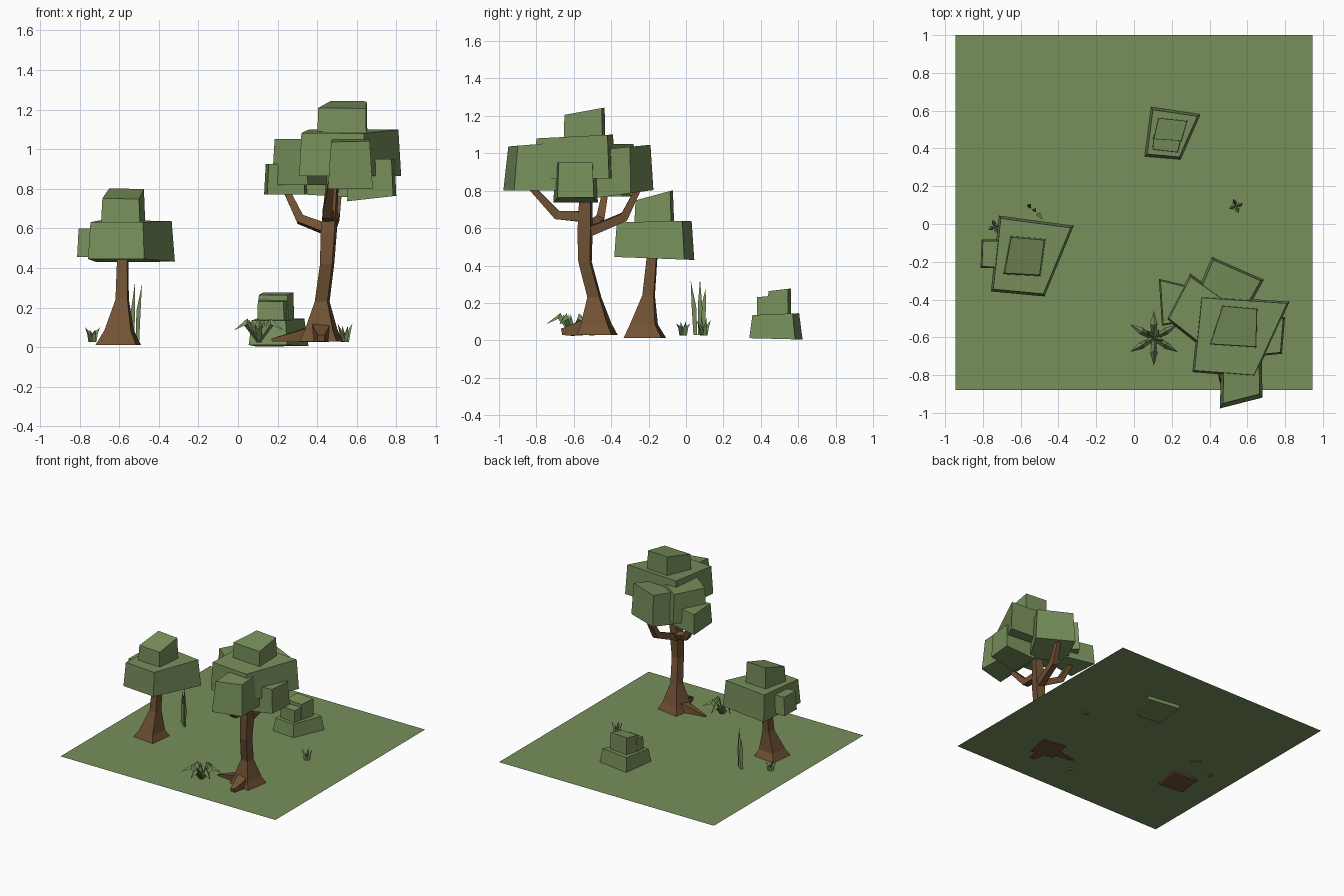
import bpy, bmesh, math
from mathutils import Vector, Matrix

def material(name, rgb):
    m = bpy.data.materials.new(name)
    m.diffuse_color = (*rgb, 1)
    return m

GREEN = material("leaf green", (0.185, 0.275, 0.105))
BROWN = material("bark brown", (0.165, 0.085, 0.035))
Z = Vector((0, 0, 1))

def finish(name, bm, mat):
    bmesh.ops.remove_doubles(bm, verts=bm.verts, dist=0.0005)
    bmesh.ops.recalc_face_normals(bm, faces=bm.faces)
    me = bpy.data.meshes.new(name)
    bm.to_mesh(me)
    bm.free()
    me.materials.append(mat)
    ob = bpy.data.objects.new(name, me)
    bpy.context.collection.objects.link(ob)
    return ob

def skin(bm, rings):
    """Close a stack of equal-length vertex loops into a solid."""
    vs = [[bm.verts.new(p) for p in r] for r in rings]
    n = len(vs[0])
    for a, b in zip(vs, vs[1:]):
        for i in range(n):
            j = (i + 1) % n
            bm.faces.new((a[i], a[j], b[j], b[i]))
    bm.faces.new(vs[0])
    bm.faces.new(vs[-1])

def block(name, quad, z0, z1, flare=1.06, tilt0=0.0, tilt1=0.0, tiltx=0.0):
    """Leaf block: top outline, flared bottom, heights tilted along y (and x below)."""
    cx, cy = sum(p[0] for p in quad) / 4, sum(p[1] for p in quad) / 4
    low = [(cx + (x - cx) * flare, cy + (y - cy) * flare, z0 + (y - cy) * tilt0 + (x - cx) * tiltx)
           for x, y in quad]
    top = [(x, y, z1 + (y - cy) * tilt1) for x, y in quad]
    bm = bmesh.new()
    skin(bm, [low, top])
    finish(name, bm, GREEN)

def tube(bm, pts, n=4, upright=False, yaw=0.0):
    """Sweep an n-sided section along (x, y, z, radius) points."""
    P = [Vector(p[:3]) for p in pts]
    rings = []
    for i, p in enumerate(pts):
        d = (P[min(i + 1, len(P) - 1)] - P[max(i - 1, 0)]).normalized()
        q = Matrix.Identity(3) if upright else Z.rotation_difference(d).to_matrix()
        ang = [yaw + math.pi / n + k * math.tau / n for k in range(n)]
        rings.append([P[i] + q @ Vector((math.cos(a), math.sin(a), 0)) * p[3] for a in ang])
    skin(bm, rings)

# Ground sheet
bm = bmesh.new()
bm.faces.new([bm.verts.new(p) for p in
              ((-0.945, -0.88, 0.035), (0.945, -0.88, 0.035), (0.945, 1, 0.035), (-0.945, 1, 0.035))])
finish("ground", bm, GREEN)

# Large tree: trunk, roots and branches
bm = bmesh.new()
tube(bm, [(0.42, -0.475, 0.028, 0.135), (0.42, -0.48, 0.09, 0.10), (0.425, -0.49, 0.23, 0.046),
          (0.45, -0.54, 0.42, 0.044), (0.458, -0.54, 0.58, 0.05), (0.475, -0.535, 0.82, 0.04)],
     upright=True, yaw=-0.17)
finish("large_trunk", bm, BROWN)

bm = bmesh.new()
tube(bm, [(0.40, -0.48, 0.07, 0.06), (0.27, -0.49, 0.05, 0.032), (0.17, -0.49, 0.036, 0.01)])
tube(bm, [(0.42, -0.50, 0.08, 0.07), (0.42, -0.58, 0.06, 0.05), (0.42, -0.665, 0.045, 0.025)])
finish("large_roots", bm, BROWN)

bm = bmesh.new()
for path in ([(0.46, -0.53, 0.59, 0.035), (0.315, -0.46, 0.645, 0.032), (0.24, -0.43, 0.80, 0.022)],
             [(0.46, -0.53, 0.66, 0.04), (0.45, -0.69, 0.67, 0.034), (0.47, -0.83, 0.82, 0.022)],
             [(0.46, -0.52, 0.58, 0.035), (0.49, -0.33, 0.66, 0.034), (0.51, -0.26, 0.80, 0.022)]):
    tube(bm, path)
finish("large_branches", bm, BROWN)

# Large tree: crown
block("large_crown_main", [(0.36, -0.39), (0.81, -0.42), (0.635, -0.80), (0.32, -0.775)],
      0.865, 1.09, 1.05, 0.0, 0.05)
block("large_crown_cap", [(0.47, -0.435), (0.65, -0.45), (0.645, -0.65), (0.405, -0.635)],
      1.08, 1.225, 1.03, 0, 0.18)
block("large_crown_front", [(0.48, -0.64), (0.66, -0.64), (0.665, -0.90), (0.47, -0.95)],
      0.80, 1.05, 1.16, 0, 0.08)
block("large_crown_back", [(0.42, -0.19), (0.67, -0.30), (0.56, -0.50), (0.33, -0.40)],
      0.78, 1.03, 1.1, 0.15, 0.1)
block("large_crown_left", [(0.30, -0.28), (0.47, -0.40), (0.35, -0.63), (0.185, -0.50)],
      0.82, 1.05, 1.1)
block("large_crown_left_low", [(0.14, -0.30), (0.35, -0.35), (0.33, -0.50), (0.155, -0.53)],
      0.77, 0.925, 1.08)
block("large_crown_right", [(0.56, -0.48), (0.79, -0.50), (0.775, -0.68), (0.56, -0.70)],
      0.75, 0.95, 1.08, 0, 0, 0.12)

# Small tree
bm = bmesh.new()
tube(bm, [(-0.605, -0.22, 0.012, 0.145), (-0.60, -0.225, 0.085, 0.095),
          (-0.585, -0.20, 0.24, 0.043), (-0.582, -0.18, 0.46, 0.036)], upright=True, yaw=-0.12)
finish("small_trunk", bm, BROWN)
block("small_crown_main", [(-0.705, 0.03), (-0.335, -0.02), (-0.48, -0.37), (-0.745, -0.345)],
      0.438, 0.635, 1.07, -0.04, 0.02)
block("small_crown_cap", [(-0.65, -0.07), (-0.475, -0.085), (-0.50, -0.27), (-0.685, -0.26)],
      0.61, 0.775, 1.07, 0, 0.27)
block("small_crown_left", [(-0.80, -0.09), (-0.66, -0.09), (-0.66, -0.23), (-0.805, -0.225)],
      0.455, 0.60, 1.1)

# Bush
block("bush_base", [(0.10, 0.605), (0.335, 0.57), (0.24, 0.355), (0.07, 0.37)],
      0.008, 0.14, 1.14, -0.03, 0.04)
block("bush_top", [(0.13, 0.56), (0.28, 0.545), (0.25, 0.44), (0.105, 0.45)],
      0.12, 0.27, 1.04, 0, 0.12)
block("bush_front", [(0.105, 0.47), (0.25, 0.46), (0.23, 0.38), (0.10, 0.395)],
      0.12, 0.235, 1.04, 0, 0.1)

# Star plant with arching leaves, plus an inner ring of upright leaves
bm = bmesh.new()
for k in range(6):
    a = math.radians(90 + 60 * k)
    c, s = math.cos(a), math.sin(a)
    tube(bm, [(0.105, -0.605, 0.028, 0.012), (0.105 + 0.075 * c, -0.605 + 0.075 * s, 0.125, 0.022),
              (0.105 + 0.145 * c, -0.605 + 0.145 * s, 0.085, 0.0)], n=3, yaw=a)
for k in range(5):
    a = math.radians(60 + 72 * k)
    c, s = math.cos(a), math.sin(a)
    tube(bm, [(0.105, -0.605, 0.028, 0.015), (0.105 + 0.025 * c, -0.605 + 0.025 * s, 0.08, 0.016),
              (0.105 + 0.055 * c, -0.605 + 0.055 * s, 0.14, 0.0)], n=3, yaw=a)
finish("star_plant", bm, GREEN)

# Tall grass blades
bm = bmesh.new()
for x, y, dx, dy, h in ((-0.505, 0.05, 0.02, -0.025, 0.32), (-0.53, 0.075, 0.01, 0.0, 0.33),
                        (-0.55, 0.09, -0.01, 0.015, 0.28)):
    tube(bm, [(x, y, 0.028, 0.012), (x + dx * 0.3, y + dy * 0.3, 0.18, 0.014),
              (x + dx, y + dy, h, 0.0)], n=3)
finish("tall_grass", bm, GREEN)

# Short grass tufts
for name, x, y, h in (("right_tuft", 0.54, 0.095, 0.12), ("left_tuft", -0.735, -0.015, 0.10)):
    bm = bmesh.new()
    for k in range(4):
        a = math.radians(20 + 90 * k)
        c, s = math.cos(a), math.sin(a)
        tube(bm, [(x + 0.012 * c, y + 0.012 * s, 0.028, 0.012),
                  (x + 0.02 * c, y + 0.02 * s, 0.07, 0.011),
                  (x + 0.04 * c, y + 0.04 * s, h - 0.012 * (k % 2), 0.0)], n=3, yaw=a)
    finish(name, bm, GREEN)
